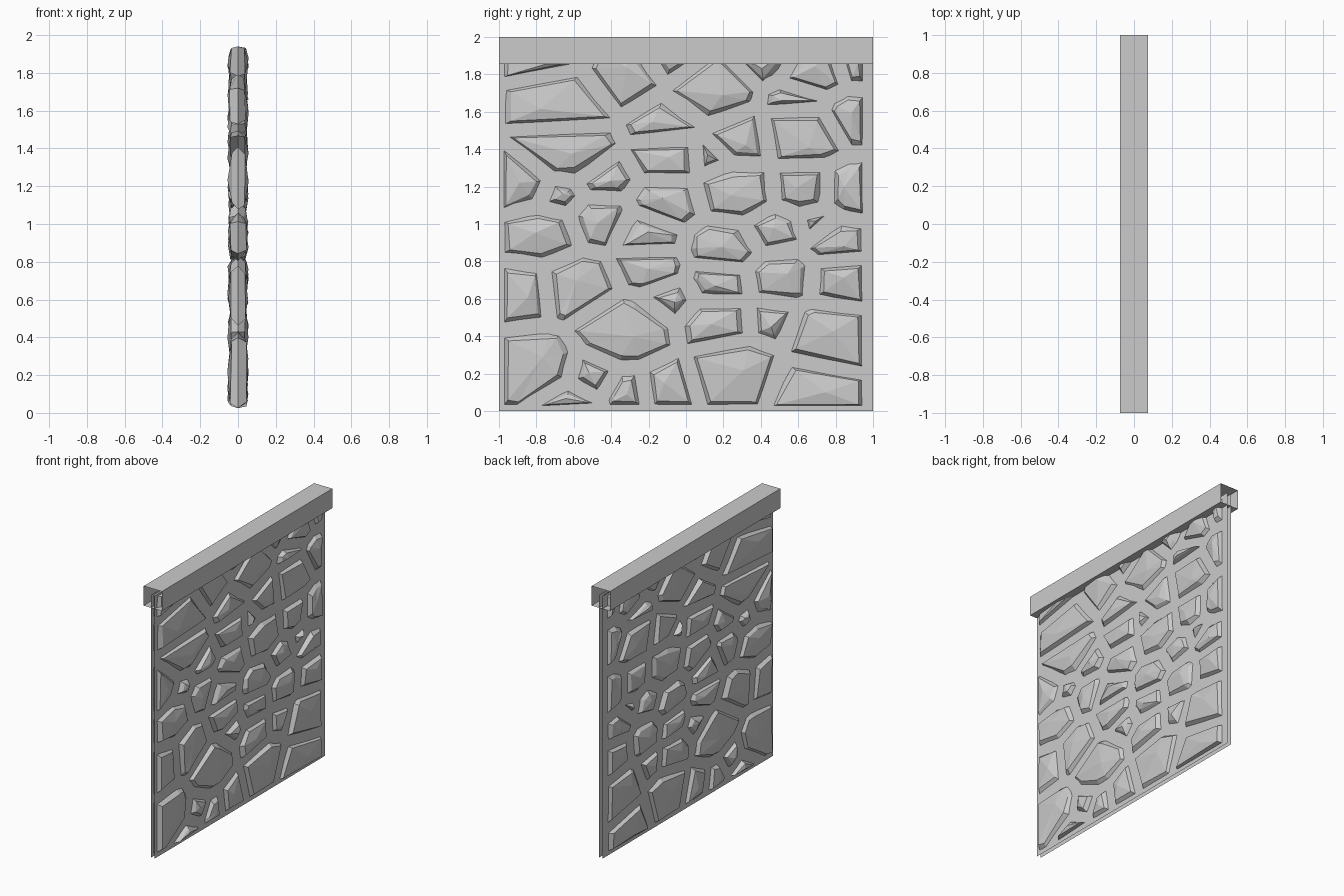
import bpy, bmesh, random
from mathutils import Vector

if "Cube" in bpy.data.objects:
    bpy.data.objects.remove(bpy.data.objects["Cube"])

random.seed(4)

# stones: centre y, centre z, radius; outlines come from weighted cells around them
STONES = [
    (-.71, 1.87, .13), (-.35, 1.78, .19), (.13, 1.71, .19), (-.08, 1.88, .10), (.42, 1.88, .09),
    (.69, 1.79, .13), (.92, 1.83, .06), (-.64, 1.65, .23), (-.11, 1.53, .15), (.29, 1.45, .15),
    (.62, 1.48, .20), (.61, 1.64, .12), (.88, 1.57, .15), (-.62, 1.40, .21), (-.10, 1.35, .16),
    (.14, 1.36, .08), (-.89, 1.20, .15), (-.69, 1.15, .09), (-.43, 1.24, .12), (-.11, 1.11, .17),
    (.27, 1.17, .19), (.63, 1.18, .15), (.88, 1.18, .15), (-.78, .94, .18), (-.45, 1.02, .15),
    (-.21, .95, .16), (.20, .88, .16), (.48, .97, .13), (.70, 1.00, .07), (.80, .91, .12),
    (-.87, .64, .16), (-.58, .66, .20), (-.20, .76, .16), (-.10, .60, .12), (.17, .68, .14),
    (.51, .71, .15), (.83, .69, .14), (-.33, .43, .24), (.17, .47, .17), (.45, .48, .10),
    (.76, .40, .21), (-.79, .24, .19), (-.51, .19, .12), (-.62, .07, .10), (-.31, .12, .11),
    (-.10, .14, .14), (.26, .20, .23), (.66, .10, .20),
]
STRETCH = 1.3   # cells are wider than tall
GAP = 0.062


def clip(poly, n, d):
    """Keep the part of a polygon where n.p <= d."""
    out = []
    for a, b in zip(poly, poly[1:] + poly[:1]):
        da, db = n.dot(a) - d, n.dot(b) - d
        if da <= 0:
            out.append(a)
        if da * db < 0:
            out.append(a.lerp(b, da / (da - db)))
    return out


def outline(i):
    y, z, r = STONES[i]
    poly = [Vector(p) for p in ((-.98, .025), (.95, .025), (.95, 1.94), (-.98, 1.94))]
    k = STRETCH ** 2
    for j, (y2, z2, r2) in enumerate(STONES):
        if j == i:
            continue
        n = Vector((2 * (y2 - y), 2 * k * (z2 - z)))
        d = y2 * y2 + k * z2 * z2 - r2 * r2 - y * y - k * z * z + r * r
        d /= n.length
        poly = clip(poly, n.normalized(), d - GAP / 2)
    # drop very short edges
    return [p for p, q in zip(poly, poly[1:] + poly[:1]) if (p - q).length > 0.03]


def add_stone(bm, poly):
    c = sum(poly, Vector((0, 0))) / len(poly)
    mid = [bm.verts.new((0, *p)) for p in poly]
    size = sum((p - c).length for p in poly) / len(poly)
    for s in (1, -1):
        ring = []
        for p in poly:
            f = max(.5, 1 - .038 / max((p - c).length, .01) * random.uniform(.7, 1.3))
            ring.append(bm.verts.new((s * random.uniform(.032, .045), *(c + (p - c) * f))))
        off = Vector((random.uniform(-.2, .2), random.uniform(-.2, .2))) * size
        peak = bm.verts.new((s * random.uniform(.05, .057), *(c + off)))
        for a in range(len(poly)):
            b = (a + 1) % len(poly)
            bm.faces.new((mid[a], mid[b], ring[b], ring[a]))
            bm.faces.new((ring[a], ring[b], peak))


def make(name, bm):
    bmesh.ops.recalc_face_normals(bm, faces=bm.faces[:])
    me = bpy.data.meshes.new(name)
    bm.to_mesh(me)
    bm.free()
    bpy.context.collection.objects.link(bpy.data.objects.new(name, me))


def strip(bm, pts, closed):
    """Sweep an x-z profile along the wall, leaving the ends open."""
    rows = [[bm.verts.new((x, y, z)) for y in (-1, 1)] for x, z in pts]
    for a, b in zip(rows, rows[1:] + (rows[:1] if closed else [])):
        bm.faces.new((a[0], a[1], b[1], b[0]))


# stones set through the wall
bm = bmesh.new()
for i in range(len(STONES)):
    shape = outline(i)
    if len(shape) > 2:
        add_stone(bm, shape)
make("stones", bm)

# mortar: two thin faces, open ends
bm = bmesh.new()
for s in (1, -1):
    strip(bm, [(s * .015, 0), (s * .015, 1.95)], False)
make("mortar_panels", bm)

# coping: open-ended square tube
bm = bmesh.new()
strip(bm, [(-.075, 1.855), (.075, 1.855), (.075, 2), (-.075, 2)], True)
make("coping", bm)
